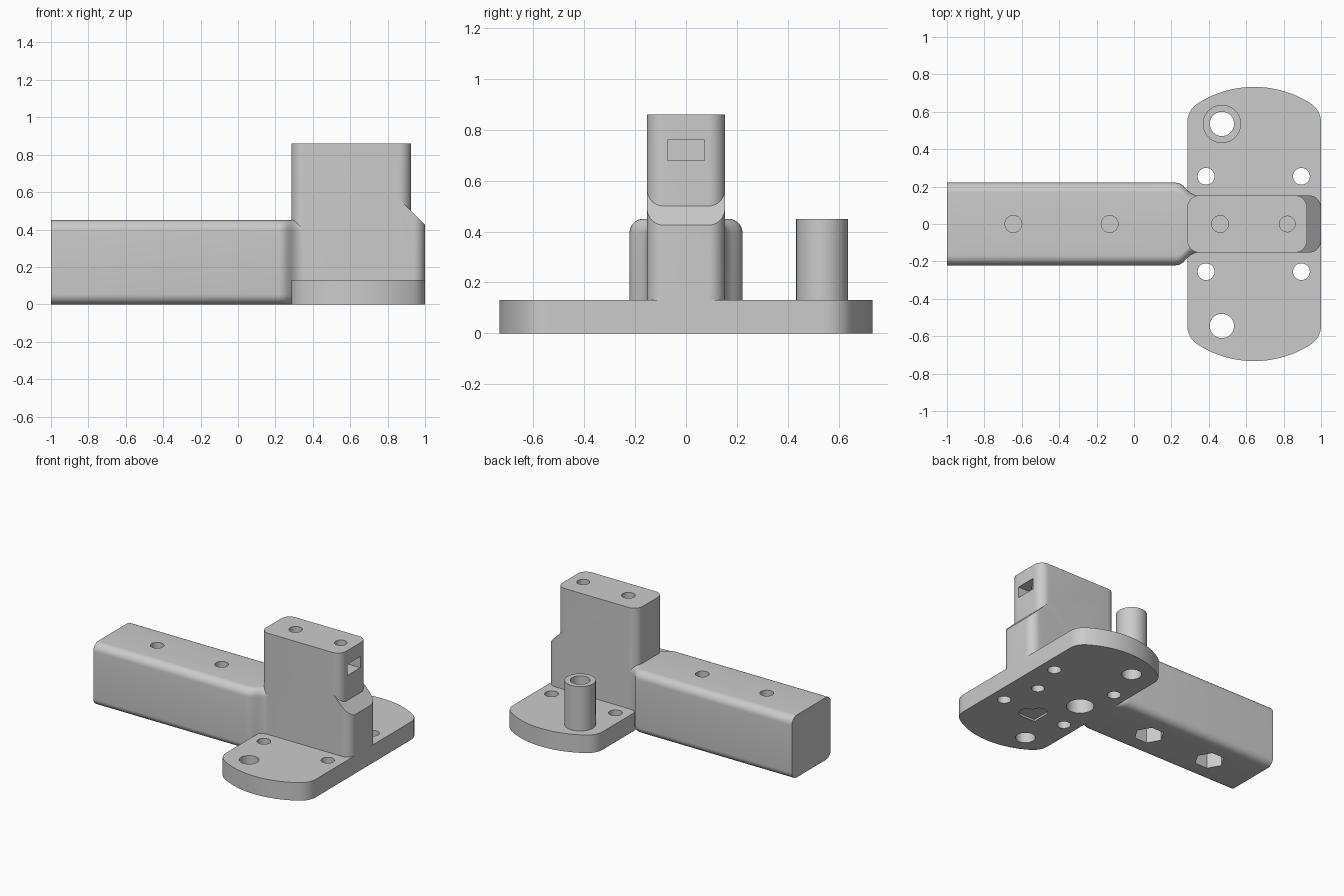
import bpy, bmesh, math
from mathutils import Matrix

cube = bpy.data.objects.get("Cube")
if cube:
    bpy.data.objects.remove(cube, do_unlink=True)

grey = bpy.data.materials.new("plain_grey")
grey.use_nodes = True
colour = (0.6, 0.6, 0.6, 1)
grey.diffuse_color = colour
grey.node_tree.nodes["Principled BSDF"].inputs["Base Color"].default_value = colour


def loft(name, rings):
    """Closed solid through a list of matching rings of points."""
    bm = bmesh.new()
    loops = [[bm.verts.new(p) for p in ring] for ring in rings]
    n = len(loops[0])
    for a, b in zip(loops, loops[1:]):
        for i in range(n):
            j = (i + 1) % n
            bm.faces.new((a[i], a[j], b[j], b[i]))
    bm.faces.new(loops[0])
    bm.faces.new(loops[-1])
    bmesh.ops.recalc_face_normals(bm, faces=bm.faces)
    mesh = bpy.data.meshes.new(name)
    bm.to_mesh(mesh)
    bm.free()
    ob = bpy.data.objects.new(name, mesh)
    bpy.context.collection.objects.link(ob)
    mesh.materials.append(grey)
    return ob


def prism(name, outline, z0, z1):
    return loft(name, [[(x, y, z) for x, y in outline] for z in (z0, z1)])


def arc(cx, cy, r, start, end, steps):
    angles = [math.radians(start + (end - start) * i / steps) for i in range(steps + 1)]
    return [(cx + r * math.cos(a), cy + r * math.sin(a)) for a in angles]


def rounded_rect(x0, x1, y0, y1, r):
    corners = [(x1 - r, y1 - r), (x0 + r, y1 - r), (x0 + r, y0 + r), (x1 - r, y0 + r)]
    return [p for k, (cx, cy) in enumerate(corners)
            for p in arc(cx, cy, r, 90 * k, 90 * k + 90, 8)]


def cylinder(name, x, y, r, z0, z1, sides=48):
    return prism(name, arc(x, y, r, 0, 360, sides)[:-1], z0, z1)


def combine(target, tool, operation):
    mod = target.modifiers.new(operation, "BOOLEAN")
    mod.operation = operation
    mod.solver = "EXACT"
    mod.object = tool
    bpy.context.view_layer.update()
    bpy.context.view_layer.objects.active = target
    bpy.ops.object.modifier_apply(modifier=mod.name)
    bpy.data.objects.remove(tool, do_unlink=True)


# Base plate: straight sides, blended corners and bowed ends
LEFT, RIGHT, MID = 0.285, 1.0, 0.6425
fillet, bow = 0.12, 0.56
fx = RIGHT - fillet
bow_y = 0.733 - bow
fy = bow_y + math.sqrt((bow - fillet) ** 2 - (fx - MID) ** 2)
tip = math.degrees(math.atan2(fy - bow_y, fx - MID))
quarter = arc(fx, fy, fillet, 0, tip, 8) + arc(MID, bow_y, bow, tip, 90, 14)[1:]
half = quarter + [(2 * MID - x, y) for x, y in reversed(quarter[:-1])]
body = prism("bracket_body", half + [(x, -y) for x, y in reversed(half)], 0, 0.13)

# Tower: full-length foot with a sloping shoulder, then the upper block
foot = prism("tower_foot", rounded_rect(LEFT, RIGHT, -0.153, 0.153, 0.065), 0, 0.6)
wedge = loft("shoulder_cutter", [[(x, y, z) for x, z in
             ((1.1, 0.325), (1.1, 0.8), (0.625, 0.8))] for y in (-0.3, 0.3)])
combine(foot, wedge, "DIFFERENCE")
upper = prism("tower_upper", rounded_rect(LEFT, 0.925, -0.153, 0.153, 0.065), 0.005, 0.86)

# Arm: rounded bar that necks into the tower
stations = [(-1, 0.222), (0.22, 0.222), (0.242, 0.218), (0.262, 0.206), (0.285, 0.182),
            (0.303, 0.166), (0.322, 0.157), (0.345, 0.151), (0.4, 0.148)]
arm = loft("arm", [[(x, y, z) for y, z in rounded_rect(-w, w, 0, 0.45, 0.055)]
                   for x, w in stations])

post = cylinder("post", 0.47, 0.535, 0.102, 0.05, 0.45)
for part in (foot, upper, arm, post):
    combine(body, part, "UNION")

# Holes through the plate and the post
holes = [(0.47, 0.535, 0.065, -0.1, 0.6), (0.47, -0.545, 0.065, -0.1, 0.6)]
holes += [(x, y, 0.045, -0.1, 0.3) for x in (0.385, 0.895) for y in (-0.255, 0.255)]
# Blind bolt holes in the arm and tower
holes += [(x, 0, 0.045, 0.22, 0.6) for x in (-0.645, -0.13)]
holes += [(0.46, 0, 0.045, 0.32, 1), (0.46, 0, 0.09, -0.1, 0.3)]
holes += [(0.82, 0, 0.042, -0.1, 0.67), (0.82, 0, 0.042, 0.72, 1)]
for x, y, r, z0, z1 in holes:
    combine(body, cylinder("hole_cutter", x, y, r, z0, z1, 32), "DIFFERENCE")

# Hexagonal nut pockets under the arm
for x in (-0.645, -0.13):
    combine(body, cylinder("nut_cutter", x, 0, 0.1, -0.1, 0.2, 6), "DIFFERENCE")

# Nut slot in the end of the tower
slot = prism("slot_cutter", [(0.74, -0.073), (1.1, -0.073), (1.1, 0.073), (0.74, 0.073)],
             0.68, 0.76)
combine(body, slot, "DIFFERENCE")

# Shallow lobed pocket under the plate
px, py, s = 0.56, -0.344, 0.11
lobes = ([(px, py)] + arc(px + s, py + s / 2, s / 2, -90, 90, 12)
         + arc(px + s / 2, py + s, s / 2, 0, 180, 12)[1:])
combine(body, prism("pocket_cutter", lobes, -0.1, 0.015), "DIFFERENCE")

# Smooth the curves, keep the edges crisp
bpy.ops.object.select_all(action="DESELECT")
body.select_set(True)
bpy.context.view_layer.objects.active = body
bpy.ops.object.shade_smooth_by_angle(angle=math.radians(30))
